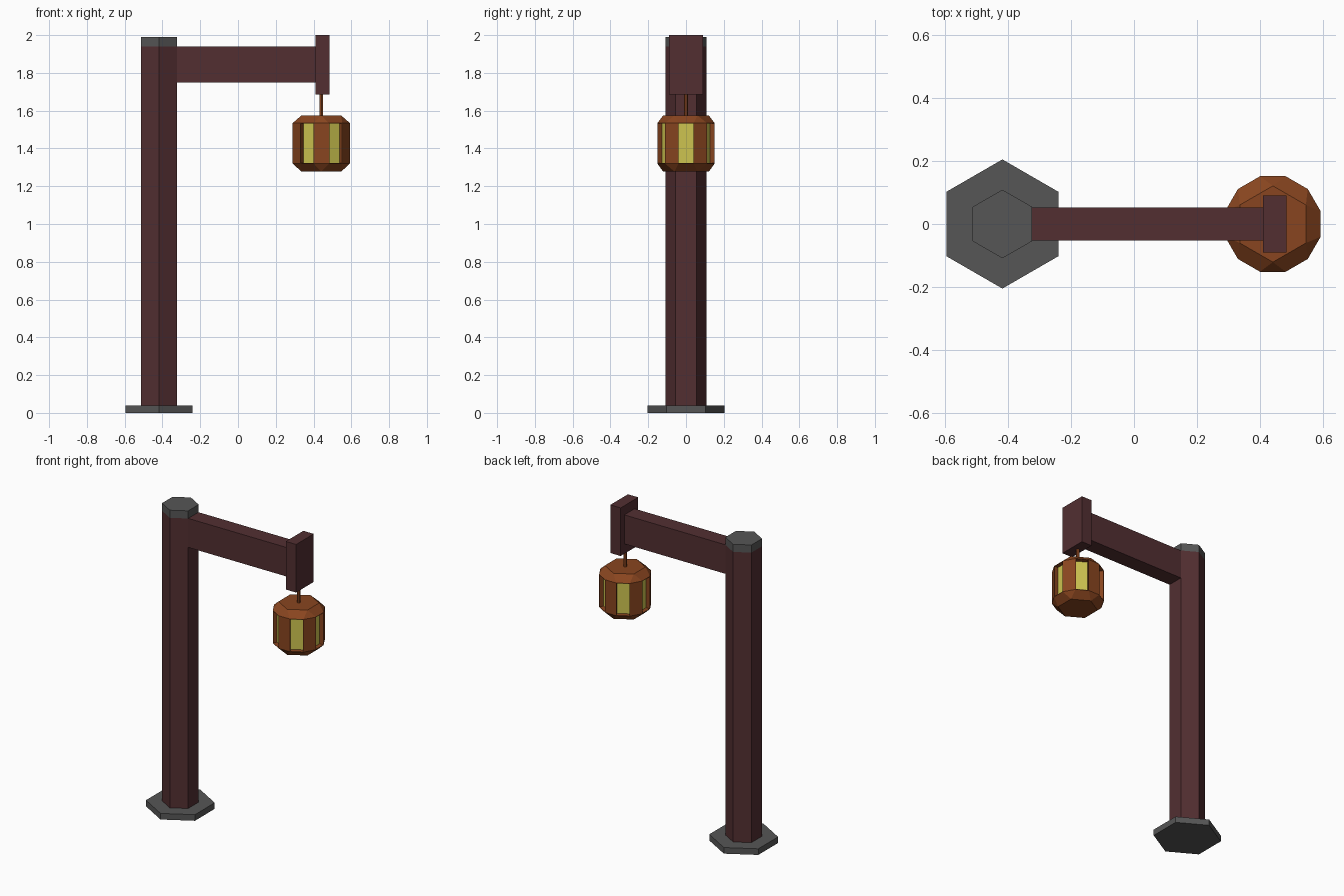
import bpy, bmesh
from math import sin, cos, radians

if "Cube" in bpy.data.objects:
    bpy.data.objects.remove(bpy.data.objects["Cube"])


def material(name, rgb):
    m = bpy.data.materials.new(name)
    m.diffuse_color = (*rgb, 1)
    m.use_nodes = True
    m.node_tree.nodes["Principled BSDF"].inputs["Base Color"].default_value = m.diffuse_color
    return m


wood = material("dark_wood", (0.085, 0.028, 0.031))
metal = material("dark_grey", (0.093, 0.093, 0.093))
copper = material("copper", (0.25, 0.06, 0.014))
glow = material("yellow_glass", (0.61, 0.55, 0.08))


def prism(name, x, radius, z0, z1, mat):
    """Six-sided upright prism with corners pointing to front and back."""
    bpy.ops.mesh.primitive_cylinder_add(vertices=6, radius=radius, depth=z1 - z0,
                                        location=(x, 0, (z0 + z1) / 2))
    o = bpy.context.object
    o.name = name
    o.data.materials.append(mat)


def box(name, x0, x1, half_y, z0, z1, mat):
    bpy.ops.mesh.primitive_cube_add(size=1, location=((x0 + x1) / 2, 0, (z0 + z1) / 2))
    o = bpy.context.object
    o.name = name
    o.scale = (x1 - x0, 2 * half_y, z1 - z0)
    o.data.materials.append(mat)


# Post with base plate and cap
POST_X = -0.418
prism("base_plate", POST_X, 0.205, 0, 0.04, metal)
prism("post", POST_X, 0.109, 0.04, 1.94, wood)
prism("post_cap", POST_X, 0.109, 1.94, 1.99, metal)

# Arm, end block and hanging rod
box("arm", POST_X + 0.09, 0.41, 0.053, 1.75, 1.94, wood)
box("arm_end_block", 0.41, 0.485, 0.091, 1.685, 2.0, wood)
LAMP_X = 0.441
prism("hanging_rod", LAMP_X, 0.011, 1.57, 1.69, copper)

# Lantern: hexagonal ends, twelve-sided body, alternate sides are recessed windows
bm = bmesh.new()


def ring(n, radius, z, offset):
    return [bm.verts.new((radius * cos(radians(offset + 360 * i / n)),
                          radius * sin(radians(offset + 360 * i / n)), z)) for i in range(n)]


bottom = ring(6, 0.121, 1.277, 30)
low = ring(12, 0.157, 1.32, 15)
high = ring(12, 0.157, 1.534, 15)
top = ring(6, 0.121, 1.575, 30)
bm.faces.new(top)
bm.faces.new(bottom[::-1])
sides = [bm.faces.new((low[i], low[(i + 1) % 12], high[(i + 1) % 12], high[i]))
         for i in range(12)]
for cap, rim in ((top, high), (bottom, low)):
    for i in range(6):
        a, b, c = rim[2 * i], rim[2 * i + 1], rim[(2 * i + 2) % 12]
        bm.faces.new((a, b, cap[i]))
        bm.faces.new((b, c, cap[(i + 1) % 6], cap[i]))
bmesh.ops.recalc_face_normals(bm, faces=bm.faces)
windows = sides[1::2]
bmesh.ops.inset_individual(bm, faces=windows, thickness=0.003, depth=0)
bmesh.ops.inset_individual(bm, faces=windows, thickness=0, depth=-0.028)
for f in windows:
    f.material_index = 1

mesh = bpy.data.meshes.new("lantern")
bm.to_mesh(mesh)
bm.free()
lantern = bpy.data.objects.new("lantern", mesh)
lantern.location.x = LAMP_X
mesh.materials.append(copper)
mesh.materials.append(glow)
bpy.context.collection.objects.link(lantern)
